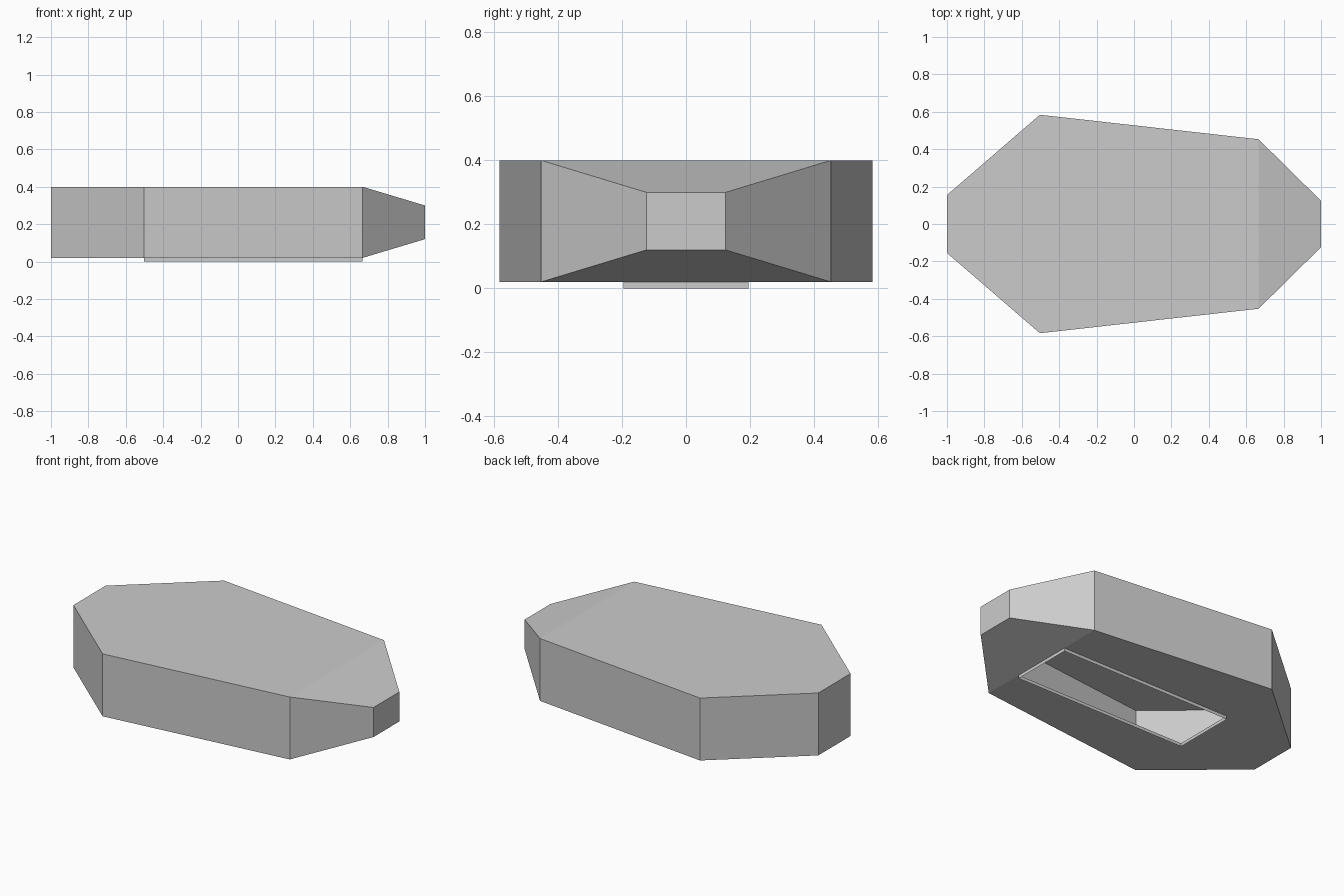
import bpy, bmesh

if "Cube" in bpy.data.objects:
    bpy.data.objects.remove(bpy.data.objects["Cube"])

# Hull stations: x, half width, bottom z, top z
STATIONS = [(-1.0, 0.155, 0.02, 0.40),
            (-0.503, 0.584, 0.02, 0.40),
            (0.666, 0.453, 0.02, 0.40),
            (1.0, 0.124, 0.12, 0.30)]
SLOT = 0.196  # half width of the opening underneath


def mirrored_object(name, faces):
    """Half of a thin shell (y >= 0), completed by a mirror across y."""
    bm = bmesh.new()
    for pts in faces:
        bm.faces.new([bm.verts.new(p) for p in pts])
    bmesh.ops.remove_doubles(bm, verts=bm.verts, dist=1e-5)
    mesh = bpy.data.meshes.new(name)
    bm.to_mesh(mesh)
    bm.free()
    ob = bpy.data.objects.new(name, mesh)
    bpy.context.collection.objects.link(ob)
    mod = ob.modifiers.new("mirror", 'MIRROR')
    mod.use_axis = (False, True, False)
    return ob


# Hull: top, side and bottom panel between each pair of stations
hull = []
for i, (a, b) in enumerate(zip(STATIONS, STATIONS[1:])):
    (xa, wa, ba, ta), (xb, wb, bb, tb) = a, b
    hull.append([(xa, 0, ta), (xb, 0, tb), (xb, wb, tb), (xa, wa, ta)])
    hull.append([(xa, wa, ta), (xb, wb, tb), (xb, wb, bb), (xa, wa, ba)])
    inner_a = [(xa, 0, ba)] if i == 0 else [(xa, SLOT, ba)]
    inner_b = [(xb, SLOT, bb)] if i < 2 else [(xb, 0, bb)]
    if i == 0:
        inner_b.append((xb, 0, bb))
    if i == 2:
        inner_a.insert(0, (xa, 0, ba))
    hull.append(inner_a + [(xa, wa, ba), (xb, wb, bb)] + inner_b)

# Flat end caps
for (x, w, b, t), flip in ((STATIONS[0], False), (STATIONS[-1], True)):
    cap = [(x, 0, b), (x, 0, t), (x, w, t), (x, w, b)]
    hull.append(cap[::-1] if flip else cap)
mirrored_object("hull_shell", hull)

# Thin skirt around the opening in the bottom
x0, x1, top = STATIONS[1][0], STATIONS[2][0], 0.02
path = [(x0, 0), (x0, SLOT), (x1, SLOT), (x1, 0)]
skirt = [[(*p, 0), (*p, top), (*q, top), (*q, 0)] for p, q in zip(path, path[1:])]
mirrored_object("opening_skirt", skirt)
